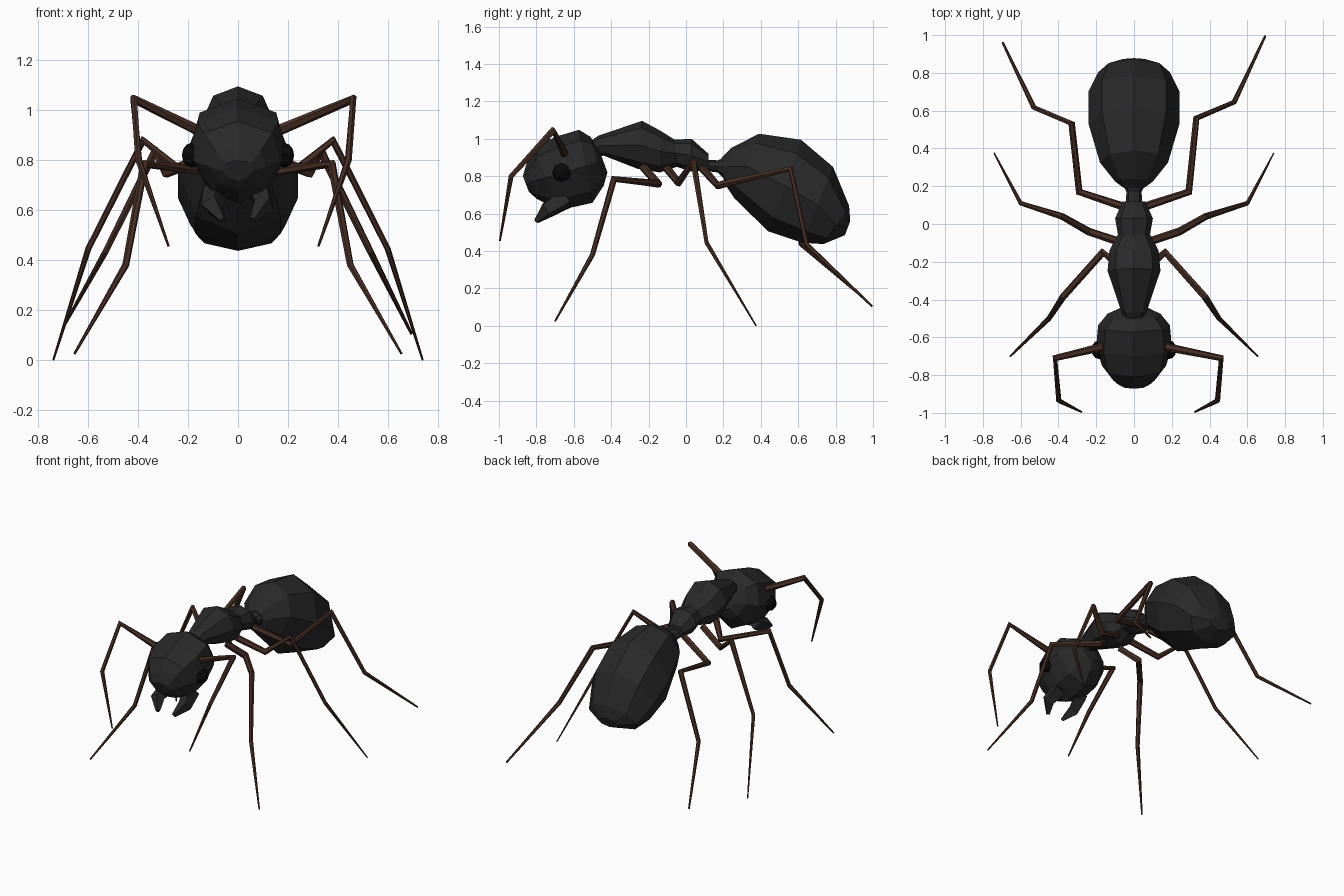
import bpy, bmesh, math
from mathutils import Vector

if "Cube" in bpy.data.objects:
    bpy.data.objects.remove(bpy.data.objects["Cube"])


def material(name, col):
    m = bpy.data.materials.new(name)
    m.diffuse_color = (*col, 1)
    m.use_nodes = True
    m.node_tree.nodes["Principled BSDF"].inputs["Base Color"].default_value = m.diffuse_color
    return m


BLACK = material("charcoal shell", (0.022, 0.022, 0.022))
BROWN = material("dark brown limb", (0.062, 0.026, 0.017))
EYE = material("eye black", (0.003, 0.003, 0.003))


def loft(name, rings, mat):
    """Skin a list of equal-sided rings and cap both ends."""
    bm = bmesh.new()
    vs = [[bm.verts.new(p) for p in r] for r in rings]
    n = len(vs[0])
    for a, b in zip(vs, vs[1:]):
        for i in range(n):
            j = (i + 1) % n
            bm.faces.new((a[i], a[j], b[j], b[i]))
    bm.faces.new(vs[0])
    bm.faces.new(vs[-1])
    bmesh.ops.recalc_face_normals(bm, faces=bm.faces)
    me = bpy.data.meshes.new(name)
    bm.to_mesh(me)
    bm.free()
    me.materials.append(mat)
    ob = bpy.data.objects.new(name, me)
    bpy.context.collection.objects.link(ob)
    return ob


def body(name, sections, n=8, widen=0.0):
    """Sections: top y, top z, bottom y, bottom z, half width."""
    rings = []
    for ty, tz, by, bz, w in sections:
        ring = []
        for i in range(n):
            a = 2 * math.pi * i / n
            s = math.sin(a)
            t = (1 + s) / 2
            ring.append((w * math.cos(a) * (1 + widen * s),
                         by + (ty - by) * t, bz + (tz - bz) * t))
        rings.append(ring)
    return loft(name, rings, BLACK)


def tube(name, pts, radii, mat, n=6):
    """Jointed limb along a path."""
    pts = [Vector(p) for p in pts]
    rings = []
    for i, p in enumerate(pts):
        d0 = (p - pts[max(i - 1, 0)]).normalized()
        d1 = (pts[min(i + 1, len(pts) - 1)] - p).normalized()
        d = (d0 + d1).normalized()
        u = d.cross(Vector((0.3, 0.1, 1))).normalized()
        if rings:  # keep the twist continuous
            u = (last - d * last.dot(d)).normalized()
        last = u
        v = d.cross(u)
        rings.append([p + radii[i] * (math.cos(k * 2 * math.pi / n) * u +
                                      math.sin(k * 2 * math.pi / n) * v) for k in range(n)])
    return loft(name, rings, mat)


# Body segments
body("head", [(-.46, .93, -.42, .82, .06), (-.51, 1.01, -.44, .75, .14),
              (-.572, 1.048, -.50, .658, .19), (-.70, 1.01, -.60, .635, .20),
              (-.81, .957, -.69, .626, .17), (-.855, .86, -.80, .68, .11),
              (-.872, .80, -.84, .717, .06)], widen=0.2)
body("thorax", [(-.52, .98, -.50, .90, .05), (-.47, 1.016, -.44, .91, .07),
                (-.235, 1.096, -.26, .84, .14), (-.14, 1.045, -.14, .82, .13),
                (-.06, .995, -.05, .85, .085), (.03, 1.0, .03, .825, .10),
                (.12, .92, .12, .83, .06)])
body("waist", [(.08, .89, .09, .83, .045), (.17, .885, .17, .82, .04),
               (.26, .92, .21, .78, .075)])
body("abdomen", [(.19, .90, .20, .79, .06), (.24, .95, .21, .755, .10),
                 (.39, 1.027, .26, .68, .18), (.615, .995, .44, .505, .24),
                 (.786, .85, .62, .445, .24), (.872, .642, .735, .437, .19),
                 (.878, .56, .85, .485, .08)])

# Limbs; the back legs and feelers differ slightly left to right
for side, s in (("left", -1), ("right", 1)):
    def limb(name, pts, radii):
        tube(f"{side}_{name}", [(s * x, y, z) for x, y, z in pts], radii, BROWN)

    limb("front_leg", [(.07, -.23, .85), (.165, -.15, .76), (.375, -.385, .785),
                       (.45, -.50, .38), (.655, -.70, .025)],
         (.022, .023, .019, .014, .005))
    limb("middle_leg", [(.06, -.10, .84), (.24, -.04, .765), (.38, .04, .88),
                        (.60, .11, .445), (.74, .375, .0)],
         (.022, .021, .018, .012, .004))
    b = 0 if s > 0 else -.035
    limb("back_leg", [(.05, .09, .84), (.29, .17, .75), (.33, .56 + b * .8, .84),
                      (.53, .645 + b * .8, .435), (.695, .995 + b, .105 - b)],
         (.022, .021, .018, .014, .006))
    k = .022 * s
    limb("antenna", [(.14, -.645, .91), (.44 + k, -.71, 1.045),
                     (.42 + k, -.935, .80), (.30 + k, -.995, .455)],
         (.023, .019, .014, .005))

    # Jaw blade
    tube(f"{side}_mandible", [(s * .085, -.64, .68), (s * .105, -.74, .62), (s * .06, -.80, .56)],
         (.055, .045, .014), BLACK, 4)

    # Eye
    bpy.ops.mesh.primitive_uv_sphere_add(segments=8, ring_count=6, radius=.05,
                                         location=(s * .185, -.665, .82),
                                         rotation=(0, math.pi / 2, 0))
    eye = bpy.context.object
    eye.name = f"{side}_eye"
    eye.scale.z = .8
    eye.data.materials.append(EYE)
